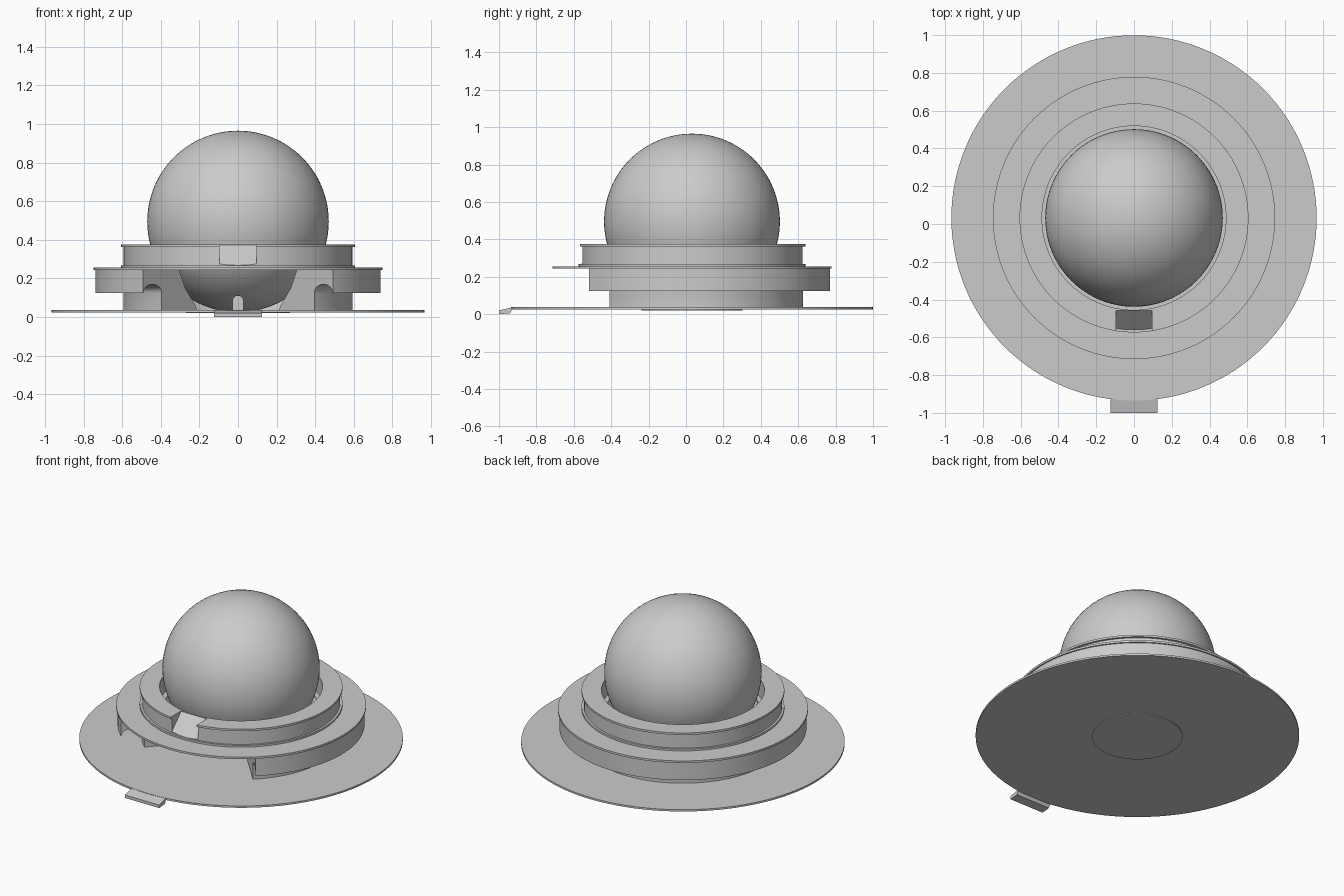
import bpy, bmesh, math

if "Cube" in bpy.data.objects:
    bpy.data.objects.remove(bpy.data.objects["Cube"])

CY = 0.032  # centre of all the round parts


def finish(name, bm, smooth=True):
    bmesh.ops.recalc_face_normals(bm, faces=bm.faces)
    me = bpy.data.meshes.new(name)
    bm.to_mesh(me)
    bm.free()
    ob = bpy.data.objects.new(name, me)
    bpy.context.collection.objects.link(ob)
    bpy.ops.object.select_all(action='DESELECT')
    ob.select_set(True)
    bpy.context.view_layer.objects.active = ob
    if smooth:
        bpy.ops.object.shade_smooth_by_angle(angle=math.radians(30))
    return ob


def lathe(name, profile, gap=0.0, steps=128):
    """Revolve a closed (r, z) profile, leaving a gap (degrees) at the front."""
    bm = bmesh.new()
    half = math.radians(gap / 2)
    count = steps + 1 if gap else steps
    rings = []
    for i in range(count):
        a = -math.pi / 2 + half + (2 * math.pi - 2 * half) * i / steps
        rings.append([bm.verts.new((r * math.cos(a), CY + r * math.sin(a), z)) for r, z in profile])
    n = len(profile)
    for i in range(steps):
        a, b = rings[i], rings[(i + 1) % count]
        for j in range(n):
            k = (j + 1) % n
            bm.faces.new((a[j], b[j], b[k], a[k]))
    if gap:
        bm.faces.new(rings[0])
        bm.faces.new(rings[-1])
    return finish(name, bm)


def prism(name, outline, half_width):
    """Extrude a (y, z) outline symmetrically along x."""
    bm = bmesh.new()
    l, r = [[bm.verts.new((s * half_width, y, z)) for y, z in outline] for s in (-1, 1)]
    bm.faces.new(l)
    bm.faces.new(r)
    for j in range(len(outline)):
        k = (j + 1) % len(outline)
        bm.faces.new((l[j], l[k], r[k], r[j]))
    return finish(name, bm, False)


def disc(name, radius, z0, z1):
    bm = bmesh.new()
    bmesh.ops.create_cone(bm, cap_ends=True, segments=128, radius1=radius, radius2=radius, depth=z1 - z0)
    bmesh.ops.translate(bm, verts=bm.verts, vec=(0, CY, (z0 + z1) / 2))
    return finish(name, bm)


# Ball
bm = bmesh.new()
bmesh.ops.create_uvsphere(bm, u_segments=96, v_segments=48, radius=0.47)
bmesh.ops.translate(bm, verts=bm.verts, vec=(0, CY, 0.495))
finish("ball", bm)

# Base plate and the shallow pad below it
disc("base_plate", 0.967, 0.025, 0.037)
disc("bottom_pad", 0.27, 0.02, 0.026)

# Socket body, open at the front, with an arched groove under its skirt
arch = [(0.664 + 0.071 * math.cos(t), 0.125 + 0.045 * math.sin(t))
        for t in [math.pi * i / 12 for i in range(13)]]
lathe("socket_body", [(0.738, 0.125), (0.738, 0.246), (0.457, 0.246), (0.41, 0.15), (0.33, 0.06),
                      (0.32, 0.035), (0.593, 0.035)] + arch[::-1], gap=83.6)

# Wide flange on the body
lathe("body_flange", [(0.457, 0.243), (0.747, 0.243), (0.747, 0.256), (0.457, 0.256)])

# Collar with a lip at top and bottom
collar = lathe("collar", [(0.487, 0.252), (0.606, 0.252), (0.606, 0.268), (0.592, 0.268),
                          (0.592, 0.362), (0.606, 0.362), (0.606, 0.375), (0.487, 0.375)])

# Sloping notch at the front of the collar
cutter = prism("notch_cutter", [(-0.457, 0.40), (-0.457, 0.372), (-0.56, 0.268), (-0.62, 0.268), (-0.62, 0.40)], 0.095)
cutter.hide_render = True
mod = collar.modifiers.new("notch", 'BOOLEAN')
mod.operation = 'DIFFERENCE'
mod.solver = 'EXACT'
mod.object = cutter
bpy.context.view_layer.objects.active = collar
bpy.ops.object.modifier_apply(modifier=mod.name)
bpy.data.objects.remove(cutter)

# Small round-topped post in front of the ball
bm = bmesh.new()
pts = [(-0.028, 0.03), (0.028, 0.03)] + [
    (0.028 * math.cos(math.pi * i / 10), 0.085 + 0.028 * math.sin(math.pi * i / 10)) for i in range(11)]
f = bm.faces.new([bm.verts.new((x, -0.27, z)) for x, z in pts])
ext = bmesh.ops.extrude_face_region(bm, geom=[f], use_keep_orig=True)
bmesh.ops.translate(bm, verts=[v for v in ext["geom"] if isinstance(v, bmesh.types.BMVert)], vec=(0, 0.05, 0))
finish("front_post", bm)

# Sloping front tab
prism("front_tab", [(-1.0, 0.0), (-0.94, 0.005), (-0.93, 0.026), (-0.93, 0.036), (-1.0, 0.02)], 0.125)
